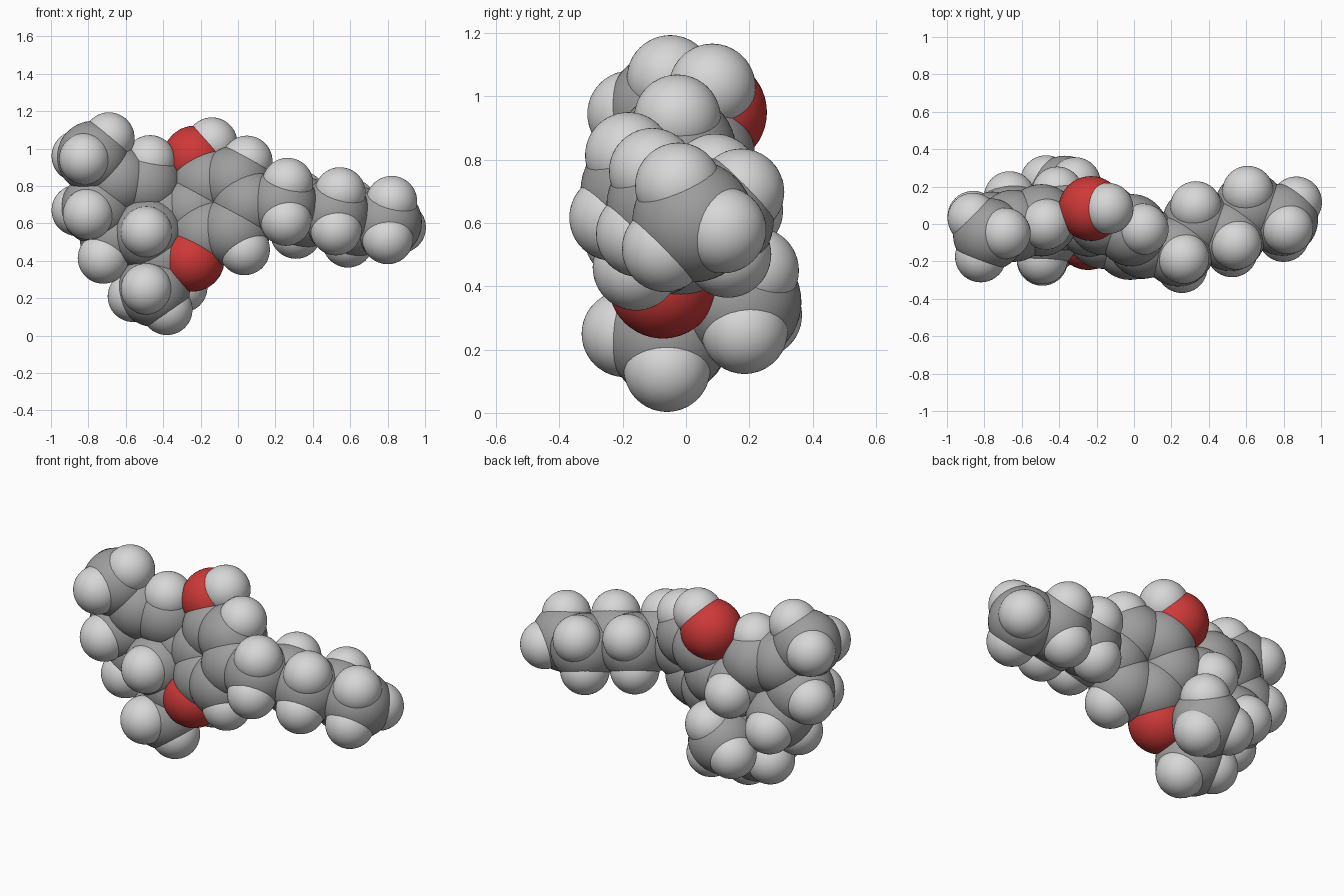
import bpy
import bmesh
from math import cos, sin, pi
from mathutils import Vector, Quaternion

cube = bpy.data.objects.get("Cube")
if cube:
    bpy.data.objects.remove(cube, do_unlink=True)


def make_material(name, color):
    mat = bpy.data.materials.new(name)
    mat.use_nodes = True
    mat.diffuse_color = (*color, 1)
    bsdf = next(n for n in mat.node_tree.nodes if n.type == "BSDF_PRINCIPLED")
    bsdf.inputs["Base Color"].default_value = (*color, 1)
    bsdf.inputs["Roughness"].default_value = 0.6
    return mat


def make_ball(name, radius, color):
    """One smooth ball mesh, shared by every atom of its kind."""
    mesh = bpy.data.meshes.new(name)
    bm = bmesh.new()
    bmesh.ops.create_icosphere(bm, subdivisions=4, radius=radius)
    for face in bm.faces:
        face.smooth = True
    bm.to_mesh(mesh)
    bm.free()
    mesh.materials.append(make_material(name, color))
    return mesh


CARBON = make_ball("grey", 0.193, (0.34, 0.34, 0.34))
OXYGEN = make_ball("red", 0.173, (0.62, 0.04, 0.04))
HYDROGEN = make_ball("pale_grey", 0.137, (0.68, 0.68, 0.68))
BOND = 0.125  # carbon to hydrogen


def atom(name, mesh, place):
    obj = bpy.data.objects.new(name, mesh)
    obj.location = place
    bpy.context.collection.objects.link(obj)
    return Vector(place)


def hydrogens(name, *places):
    for place in places:
        atom(name, HYDROGEN, place)


def away(c, neighbours):
    return -sum(((n - c).normalized() for n in neighbours), Vector()).normalized()


def hydrogen_pair(name, c, a, b):
    out = away(c, (a, b))
    across = (a - c).cross(b - c).normalized()
    hydrogens(name, *(c + BOND * (0.58 * out + side * 0.81 * across)
                      for side in (-1, 1)))


def end_hydrogens(name, c, parent, opposite):
    """Three hydrogens, the first pointing away from the opposite atom."""
    axis = (c - parent).normalized()
    arm = parent - opposite
    arm = (arm - axis * arm.dot(axis)).normalized()
    hydrogens(name, *(c + BOND * (0.33 * axis
                                  + 0.94 * (Quaternion(axis, k * 2 * pi / 3) @ arm))
                      for k in range(3)))


# Flat six-sided ring
centre = Vector((-0.09, -0.04, 0.685))
right = Vector((0.92, -0.37, 0.08)).normalized()
up = Vector((0.03, 0.265, 0.96)).normalized()
ring = [atom("flat_ring_carbon", CARBON,
             centre + 0.158 * (right * cos(k * pi / 3) + up * sin(k * pi / 3)))
        for k in range(6)]
for k in (1, 5):
    out = away(ring[k], (ring[k - 1], ring[(k + 1) % 6]))
    hydrogens("flat_ring_hydrogen", ring[k] + BOND * out)

# Oxygens
atom("top_oxygen", OXYGEN, (-0.23, 0.083, 0.95))
hydrogens("top_oxygen_hydrogen", (-0.14, 0.083, 1.03))
atom("lower_oxygen", OXYGEN, (-0.245, -0.073, 0.408))

# Zigzag tail
start = Vector((0.235, -0.141, 0.7))
step = Vector((0.139, 0.041, -0.0235))
swing = Vector((-0.032, 0.103, -0.018))
tail = [atom("tail_carbon", CARBON, start + k * step + (k % 2) * swing)
        for k in range(5)]
chain = [ring[0]] + tail
for before, c, after in zip(chain, tail, tail[1:]):
    hydrogen_pair("tail_hydrogen", c, before, after)
end_hydrogens("tail_end_hydrogen", tail[4], tail[3], tail[2])

# Puckered ring, in order around it
atom("inner_carbon", CARBON, (-0.395, 0.05, 0.655))
hydrogens("inner_hydrogen", (-0.41, 0.17, 0.64))
atom("upper_carbon", CARBON, (-0.495, 0.02, 0.81))
hydrogens("upper_hydrogen", (-0.47, 0, 0.935))
atom("corner_carbon", CARBON, (-0.645, -0.01, 0.83))
atom("outer_carbon", CARBON, (-0.755, -0.02, 0.68))
hydrogens("outer_hydrogen", (-0.80, -0.14, 0.65), (-0.86, 0.04, 0.67))
atom("lower_carbon", CARBON, (-0.655, 0.025, 0.53))
hydrogens("lower_hydrogen", (-0.72, -0.05, 0.415), (-0.665, 0.145, 0.48))
atom("front_carbon", CARBON, (-0.485, -0.06, 0.545))
hydrogens("front_hydrogen", (-0.49, -0.185, 0.555))
atom("bridge_carbon", CARBON, (-0.405, -0.01, 0.415))

# Three end groups
atom("top_end_carbon", CARBON, (-0.775, -0.055, 0.955))
hydrogens("top_end_hydrogen",
          (-0.69, -0.05, 1.057), (-0.86, 0.03, 0.96), (-0.82, -0.175, 0.945))
atom("bottom_end_carbon", CARBON, (-0.45, -0.06, 0.24))
hydrogens("bottom_end_hydrogen",
          (-0.38, -0.06, 0.14), (-0.49, -0.193, 0.25), (-0.56, -0.01, 0.21))
atom("back_end_carbon", CARBON, (-0.37, 0.172, 0.35))
hydrogens("back_end_hydrogen",
          (-0.30, 0.185, 0.26), (-0.47, 0.23, 0.31), (-0.315, 0.22, 0.45))
